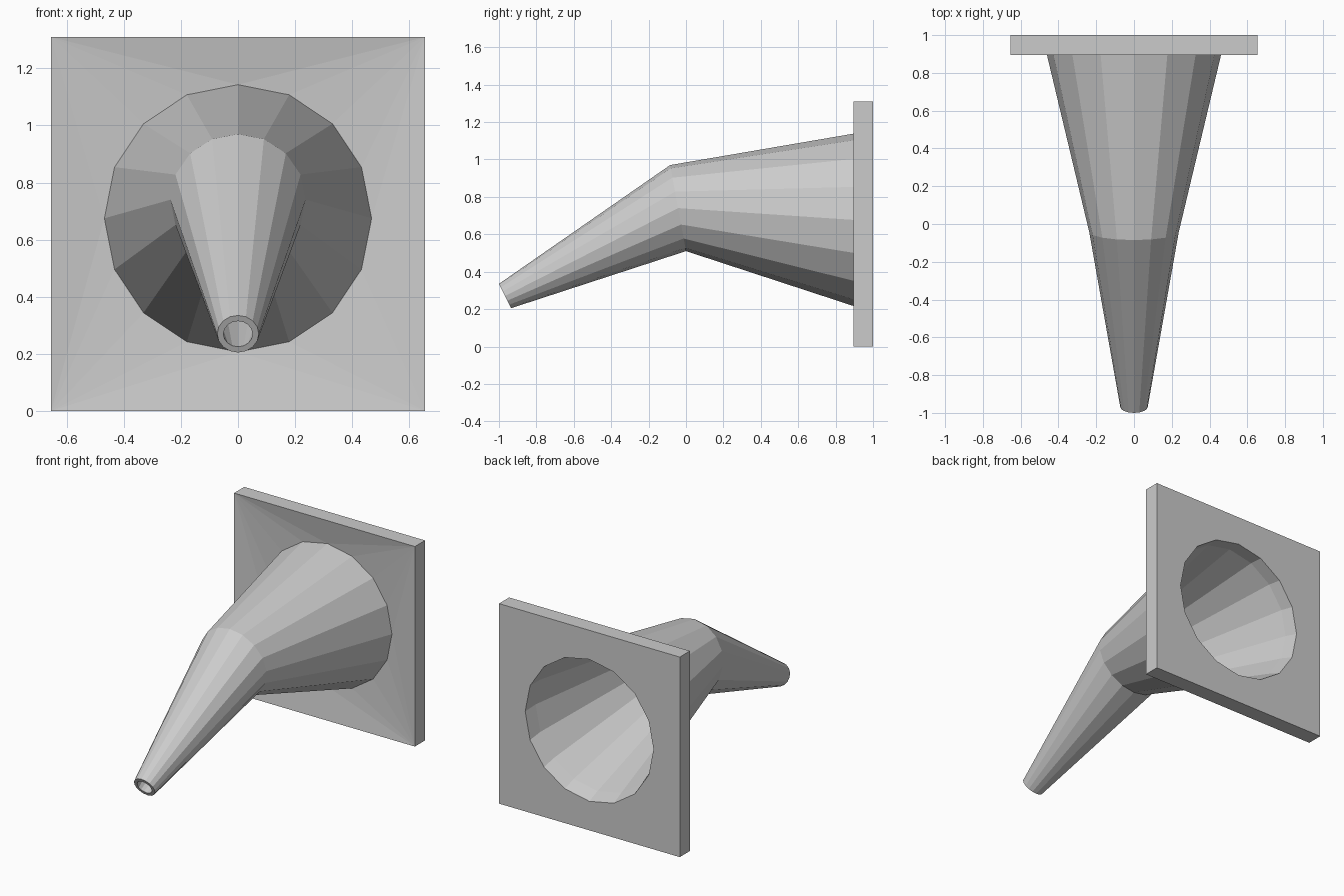
import bpy, bmesh
from math import sin, cos, pi

if "Cube" in bpy.data.objects:
    bpy.data.objects.remove(bpy.data.objects["Cube"])

N = 16


def ring(bm, top, bottom, rx):
    """Ellipse of N verts whose top and bottom points are given as (y, z)."""
    verts = []
    for i in range(N):
        a = 2 * pi * i / N
        t = (1 + cos(a)) / 2
        verts.append(bm.verts.new((rx * sin(a),
                                   bottom[0] + (top[0] - bottom[0]) * t,
                                   bottom[1] + (top[1] - bottom[1]) * t)))
    return verts


def bridge(bm, a, b):
    n = len(a)
    for i in range(n):
        j = (i + 1) % n
        bm.faces.new((a[i], a[j], b[j], b[i]))


def rect_to_ring(bm, corners, loop):
    """Fill a square frame around a ring; corners start top right, clockwise."""
    for k in range(4):
        a, b = corners[k], corners[(k + 1) % 4]
        v = [loop[(2 + 4 * k + i) % N] for i in range(5)]
        for f in ((a, v[0], v[1]), (a, v[1], v[2]), (a, v[2], b),
                  (b, v[2], v[3]), (b, v[3], v[4])):
            bm.faces.new(f)


def finish(bm, name):
    bmesh.ops.recalc_face_normals(bm, faces=bm.faces)
    mesh = bpy.data.meshes.new(name)
    bm.to_mesh(mesh)
    bm.free()
    bpy.context.collection.objects.link(bpy.data.objects.new(name, mesh))


# Bent funnel with a thin wall: outer skin, tip rim, then inner skin
SEAT = ((0.925, 1.143), (0.925, 0.207), 0.468)
HOLE = ((0.915, 1.12), (0.915, 0.225), 0.449)
bm = bmesh.new()
rings = [ring(bm, *r) for r in (
    SEAT,
    ((-0.085, 0.97), (0.0, 0.51), 0.237),
    ((-1.0, 0.335), (-0.935, 0.205), 0.073),
    ((-0.99, 0.315), (-0.945, 0.225), 0.051),
    ((-0.078, 0.948), (-0.004, 0.532), 0.215),
    HOLE)]
for a, b in zip(rings, rings[1:]):
    bridge(bm, a, b)
bridge(bm, rings[-1], rings[0])
finish(bm, "bent_funnel")

# Square mounting plate: dished front, open round hole through the back
bm = bmesh.new()
W, H = 0.655, 1.31
front, back = ([bm.verts.new((x, y, z)) for x, z in
                ((W, H), (W, 0), (-W, 0), (-W, H))] for y in (0.895, 1.0))
seat = ring(bm, *SEAT)
inner = ring(bm, *HOLE)
hole = ring(bm, (1.0, 1.12), (1.0, 0.19), 0.465)
bridge(bm, front, back)
rect_to_ring(bm, front, seat)
rect_to_ring(bm, back, hole)
bridge(bm, seat, inner)
bridge(bm, inner, hole)
finish(bm, "mounting_plate")
